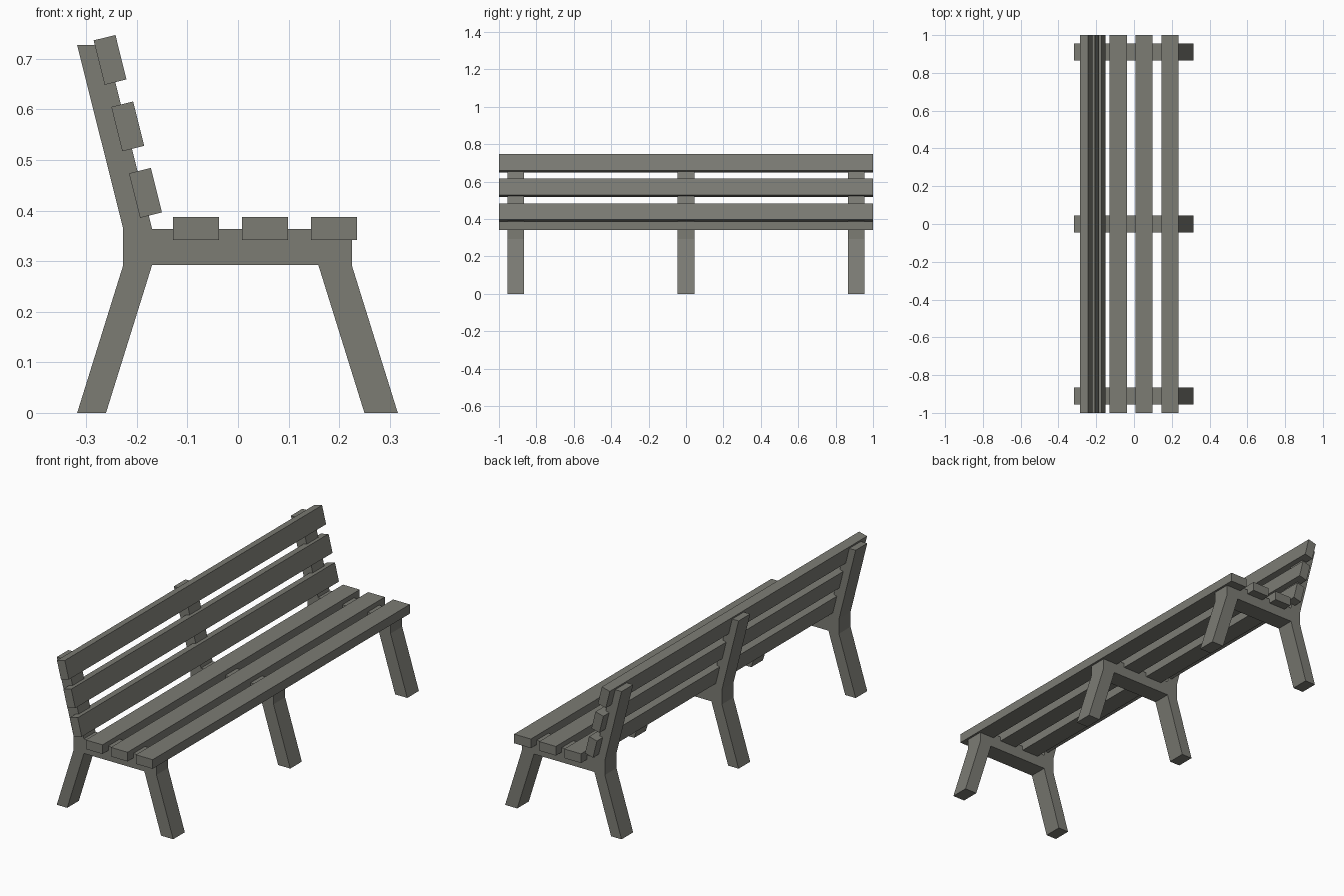
import bpy, bmesh, math
from mathutils import Matrix

if "Cube" in bpy.data.objects:
    bpy.data.objects.remove(bpy.data.objects["Cube"])

mat = bpy.data.materials.new("weathered grey")
mat.diffuse_color = (0.20, 0.20, 0.175, 1)
mat.use_nodes = True
mat.node_tree.nodes["Principled BSDF"].inputs["Base Color"].default_value = mat.diffuse_color


def prism(name, profile, y0, y1):
    """Extrude an (x, z) profile along y."""
    bm = bmesh.new()
    face = bm.faces.new([bm.verts.new((x, y0, z)) for x, z in profile])
    ext = bmesh.ops.extrude_face_region(bm, geom=[face])
    verts = [v for v in ext["geom"] if isinstance(v, bmesh.types.BMVert)]
    bmesh.ops.translate(bm, verts=verts, vec=(0, y1 - y0, 0))
    bmesh.ops.recalc_face_normals(bm, faces=bm.faces)
    mesh = bpy.data.meshes.new(name)
    bm.to_mesh(mesh)
    bm.free()
    mesh.materials.append(mat)
    obj = bpy.data.objects.new(name, mesh)
    bpy.context.collection.objects.link(obj)
    return obj


def slat(name, x, z, w, h, tilt=0.0):
    """Full-length plank with its section centred at x, z."""
    rot = Matrix.Rotation(tilt, 2)
    corners = [(-w / 2, -h / 2), (w / 2, -h / 2), (w / 2, h / 2), (-w / 2, h / 2)]
    profile = []
    for cx, cz in corners:
        px = cx * math.cos(tilt) - cz * math.sin(tilt)
        pz = cx * math.sin(tilt) + cz * math.cos(tilt)
        profile.append((x + px, z + pz))
    return prism(name, profile, -1.0, 1.0)


# Three one-piece frames: legs, seat beam and leaning back post
frame = [(-0.318, 0), (-0.261, 0), (-0.17, 0.292), (0.159, 0.292),
         (0.25, 0), (0.316, 0), (0.225, 0.292), (0.225, 0.364),
         (-0.17, 0.364), (-0.261, 0.727), (-0.318, 0.727),
         (-0.227, 0.364), (-0.227, 0.292)]
for i, y in enumerate((-0.91, 0, 0.91)):
    prism(f"frame_{i + 1}", frame, y - 0.045, y + 0.045)

# Seat slats
for i, x in enumerate((-0.083, 0.0535, 0.19)):
    slat(f"seat_slat_{i + 1}", x, 0.3645, 0.091, 0.045)

# Back slats, tilted with the posts
for i in range(3):
    slat(f"back_slat_{i + 1}", -0.183 - 0.035 * i, 0.435 + 0.1315 * i,
         0.0445, 0.0905, math.radians(14))
